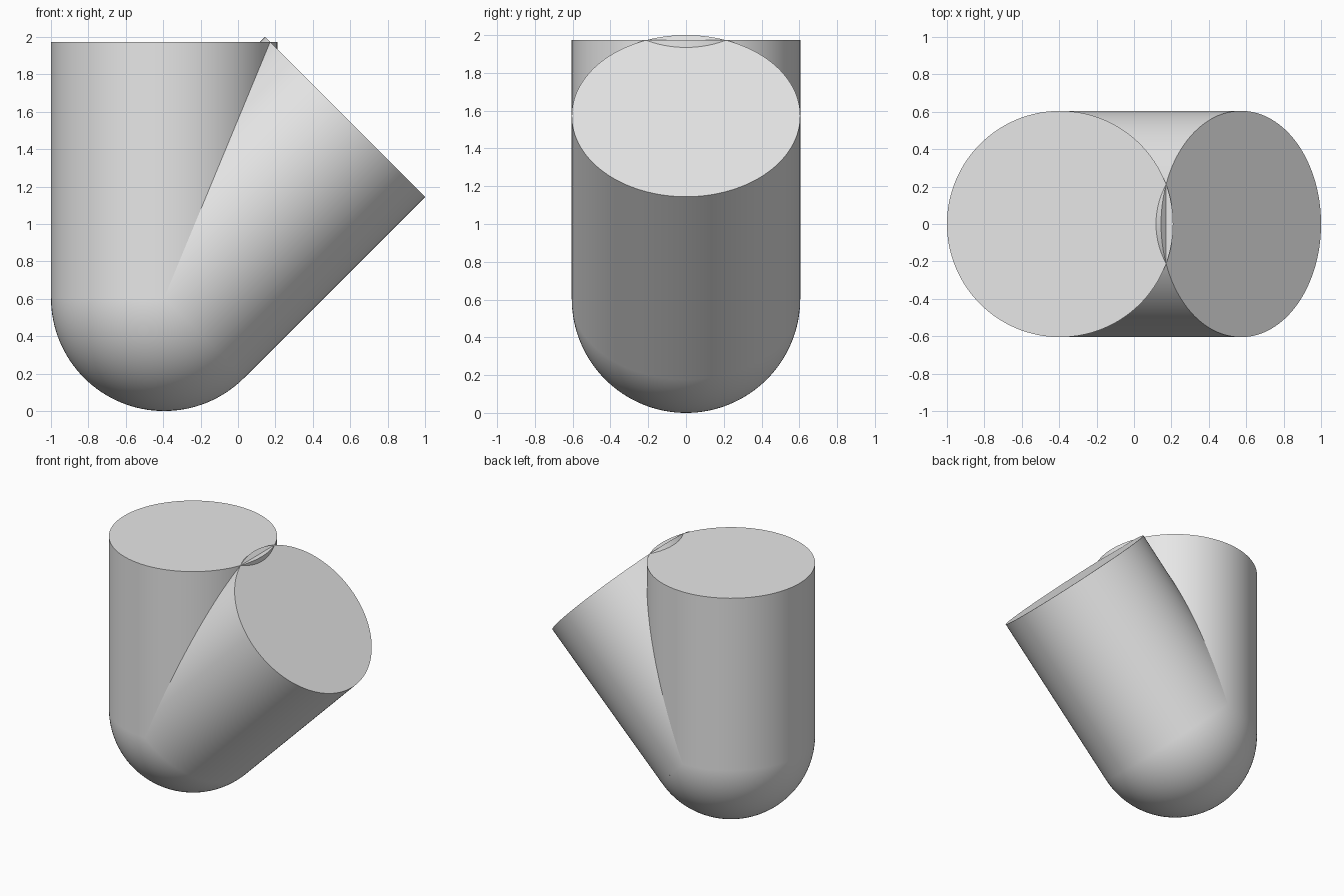
import bpy
from math import radians, sin, cos
from mathutils import Vector

cube = bpy.data.objects.get("Cube")
if cube:
    bpy.data.objects.remove(cube, do_unlink=True)

RADIUS = 0.605
LENGTH = 1.368
JOINT = Vector((-0.395, 0, RADIUS))
SIDES = 128

# Single plain grey
grey = bpy.data.materials.new("plain grey")
grey.use_nodes = True
colour = (0.8, 0.8, 0.8, 1)
grey.diffuse_color = colour
grey.node_tree.nodes["Principled BSDF"].inputs["Base Color"].default_value = colour


def finish(name):
    ob = bpy.context.object
    ob.name = name
    ob.data.materials.append(grey)
    bpy.ops.object.shade_smooth_by_angle(angle=radians(30))


def leg(name, tilt):
    """Capped cylinder leaving the joint, leaning towards +x by tilt."""
    axis = Vector((sin(tilt), 0, cos(tilt)))
    bpy.ops.mesh.primitive_cylinder_add(
        vertices=SIDES, radius=RADIUS, depth=LENGTH,
        location=JOINT + axis * LENGTH / 2, rotation=(0, tilt, 0))
    finish(name)


# Two equal legs meeting at a round elbow
leg("upright_cylinder", 0)
leg("tilted_cylinder", radians(45))
bpy.ops.mesh.primitive_uv_sphere_add(
    segments=SIDES, ring_count=SIDES // 2, radius=RADIUS, location=JOINT)
finish("elbow_sphere")
